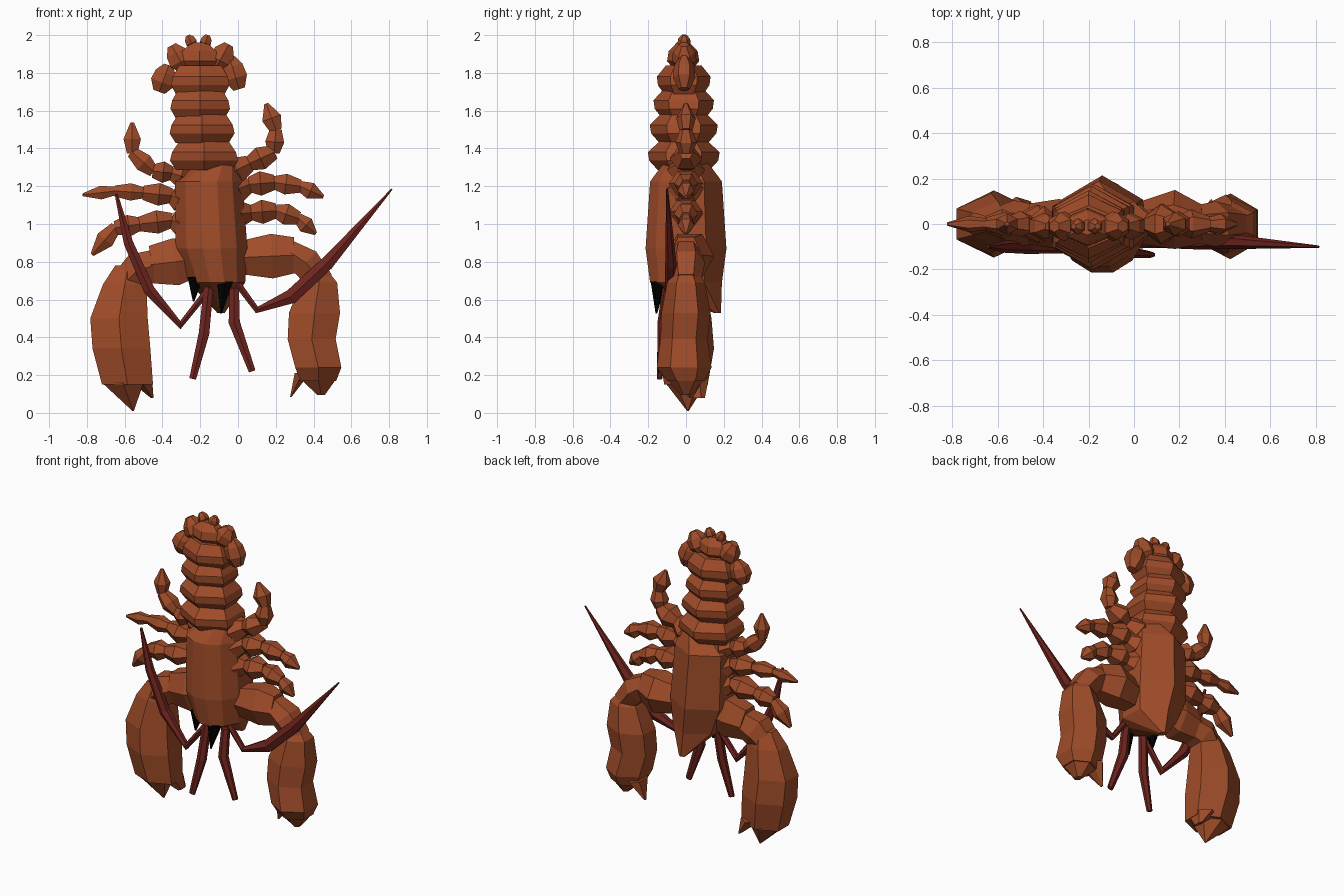
import bpy, bmesh, math
from mathutils import Vector


def material(name, colour):
    m = bpy.data.materials.new(name)
    m.diffuse_color = (*colour, 1)
    return m


SHELL = material("shell_brown", (0.35, 0.072, 0.022))
RED = material("feeler_red", (0.16, 0.018, 0.013))
BLACK = material("eye_black", (0.0, 0.0, 0.0))

# Unit cross-sections as (sideways, depth) pairs
HEX = [(0, 1), (-1, .5), (-1, -.5), (0, -1), (1, -.5), (1, .5)]
BACKED = [(0, 1), (-.95, .5), (-1, -.3), (-.7, -.75), (-.25, -1),
          (.25, -1), (.7, -.75), (1, -.3), (.95, .5)]


def loft(name, rows, mat=SHELL, section=HEX, level=False):
    """Skin through rows of (x, y, z, half width, half depth)."""
    pts = [Vector(r[:3]) for r in rows]
    n, bm, rings = len(section), bmesh.new(), []
    for i, (p, r) in enumerate(zip(pts, rows)):
        side = Vector((1, 0, 0))
        if not level:
            d = Vector((0, 0, 0))
            if i:
                d += (p - pts[i - 1]).normalized()
            if i < len(pts) - 1:
                d += (pts[i + 1] - p).normalized()
            side = Vector((-d.z, 0, d.x)).normalized()
        rings.append([bm.verts.new(p + side * (a * r[3]) + Vector((0, b * r[4], 0)))
                      for a, b in section])
    for low, high in zip(rings, rings[1:]):
        for j in range(n):
            k = (j + 1) % n
            bm.faces.new((low[j], low[k], high[k], high[j]))
    bm.faces.new(rings[0][::-1])
    bm.faces.new(rings[-1])
    bmesh.ops.recalc_face_normals(bm, faces=bm.faces)
    me = bpy.data.meshes.new(name)
    bm.to_mesh(me)
    bm.free()
    me.materials.append(mat)
    bpy.context.collection.objects.link(bpy.data.objects.new(name, me))


def limb(name, joints, radii):
    """Chain of spindle-shaped segments between (x, z) joints."""
    for i, r in enumerate(radii):
        (x0, z0), (x1, z1) = joints[i], joints[i + 1]
        deep = (1.45, 1.4, 1.15, 1)[i]

        def at(t):
            return x0 + (x1 - x0) * t, 0, z0 + (z1 - z0) * t
        end = .2 if i == len(radii) - 1 else .62
        loft(f"{name}_segment_{i + 1}",
             [(*at(-.04), r * .6, r * .65), (*at(.45), r, r * deep), (*at(1.02), r * end, r * end)])


def blob(name, x, z, w, h, d, tilt=0, y=0):
    """Faceted pebble-like lobe."""
    dx, dz = math.sin(tilt) * h, math.cos(tilt) * h
    loft(name, [(x - dx, y, z - dz, w * .5, d * .5), (x - dx * .3, y, z - dz * .3, w, d),
                (x + dx * .4, y, z + dz * .4, w * .9, d * .9), (x + dx, y, z + dz, w * .4, d * .4)])


# Carapace, with its back point
loft("carapace", [(-.105, 0, 1.32, .105, .12), (-.155, 0, 1.225, .178, .19),
                  (-.14, 0, .87, .19, .214), (-.11, 0, .69, .148, .19),
                  (-.09, .165, .53, .02, .02)], section=BACKED, level=True)

# Overlapping tail rings
for i, (x, z, w, d) in enumerate([(-.18, 1.36, .18, .19), (-.19, 1.505, .172, .18),
                                  (-.2, 1.635, .158, .16), (-.2, 1.76, .155, .142)]):
    loft(f"tail_ring_{i + 1}",
         [(x, -.012, z - .075, w * .82, d * .72), (x, -.012, z - .025, w, d * .96),
          (x, -.012, z + .02, w * .94, d), (x, -.012, z + .08, w * .72, d * .66)], level=True)

# Tail fan lobes
blob("tail_fan_centre", -.205, 1.885, .1, .075, .085, y=-.015)
for i, (x, z, w, h, d, t) in enumerate([
        (-.392, 1.77, .064, .075, .06, .35), (-.02, 1.8, .062, .09, .06, -.3),
        (-.315, 1.88, .06, .075, .065, -.5), (-.085, 1.885, .062, .075, .065, .5),
        (-.25, 1.967, .03, .035, .035, -.5), (-.17, 1.967, .03, .035, .035, .3)]):
    blob(f"tail_fan_lobe_{i + 1}", x, z, w, h, d, t, -.01)

# Walking legs
limb("left_rear_leg", [(-.26, 1.24), (-.35, 1.27), (-.45, 1.28), (-.56, 1.38), (-.56, 1.535)],
     [.062, .057, .05, .046])
limb("left_middle_leg", [(-.28, 1.12), (-.35, 1.15), (-.5, 1.165), (-.65, 1.175), (-.82, 1.155)],
     [.067, .06, .046, .036])
limb("left_front_leg", [(-.28, 1), (-.35, 1.02), (-.52, 1), (-.65, .98), (-.77, .84)],
     [.067, .062, .057, .05])
limb("right_rear_leg", [(-.06, 1.26), (.06, 1.32), (.19, 1.38), (.2, 1.5), (.15, 1.635)],
     [.07, .062, .05, .052])
limb("right_middle_leg", [(-.04, 1.17), (.06, 1.21), (.19, 1.22), (.33, 1.2), (.45, 1.145)],
     [.07, .065, .055, .045])
limb("right_front_leg", [(-.02, 1.05), (.07, 1.06), (.2, 1.07), (.32, 1.03), (.41, .95)],
     [.067, .064, .056, .045])

# Claw arms
loft("left_arm_upper", [(-.2, 0, .82, .09, .08), (-.33, 0, .80, .125, .11), (-.46, 0, .785, .1, .09)])
loft("left_arm_lower", [(-.41, 0, .79, .08, .08), (-.53, 0, .755, .095, .105), (-.6, 0, .69, .075, .08)])
loft("right_arm_upper", [(-.03, 0, .82, .08, .08), (.18, .02, .83, .118, .13), (.3, 0, .835, .095, .085)])
loft("right_arm_lower", [(.26, 0, .86, .06, .08), (.36, 0, .795, .08, .1), (.44, 0, .69, .07, .08)])

# Claws: palm and two finger tips
loft("left_claw", [(-.58, 0, .78, .07, .06), (-.6, 0, .68, .115, .1), (-.63, 0, .5, .152, .135),
                   (-.617, 0, .34, .153, .148), (-.585, 0, .15, .135, .115)], level=True)
loft("left_claw_long_tip", [(-.61, 0, .16, .11, .11), (-.555, .01, .01, .004, .004)], level=True)
loft("left_claw_short_tip", [(-.52, .02, .18, .065, .1), (-.455, .06, .08, .008, .04)], level=True)
loft("right_claw", [(.425, 0, .765, .04, .05), (.43, 0, .69, .095, .1), (.405, 0, .53, .135, .13),
                    (.39, -.01, .39, .127, .125), (.425, -.01, .24, .122, .145),
                    (.425, 0, .17, .095, .1)], level=True)
loft("right_claw_long_tip", [(.425, 0, .18, .095, .1), (.44, 0, .095, .02, .03)], level=True)
loft("right_claw_short_tip", [(.34, .02, .21, .04, .09), (.28, .03, .085, .004, .01)], level=True)

# Long antennae
loft("left_antenna", [(-.15, -.1, .66, .018, .018), (-.305, -.105, .465, .022, .024),
                      (-.47, -.1, .65, .03, .032), (-.58, -.1, .9, .025, .026),
                      (-.645, -.1, 1.16, .008, .006)], RED)
loft("right_antenna", [(0, -.09, .68, .018, .018), (.1, -.085, .545, .018, .02),
                       (.28, -.08, .615, .038, .032), (.47, -.08, .79, .036, .03),
                       (.815, -.1, 1.185, .004, .005)], RED)

# Short feelers
loft("left_feeler", [(-.155, -.1, .67, .025, .025), (-.18, -.125, .42, .028, .026),
                     (-.24, -.14, .18, .018, .014)], RED)
loft("right_feeler", [(-.02, -.1, .66, .025, .025), (-.02, -.125, .48, .03, .026),
                      (.075, -.135, .22, .018, .014)], RED)

# Pointed eyes
for name, x, y, z, tx, tz in [("left_eye", -.225, -.1, .72, -.235, .59),
                              ("right_eye", -.068, -.145, .695, -.09, .525)]:
    loft(name, [(x, y, z, .042, .042), (tx, y - .012, tz, .004, .004)], BLACK, level=True)
